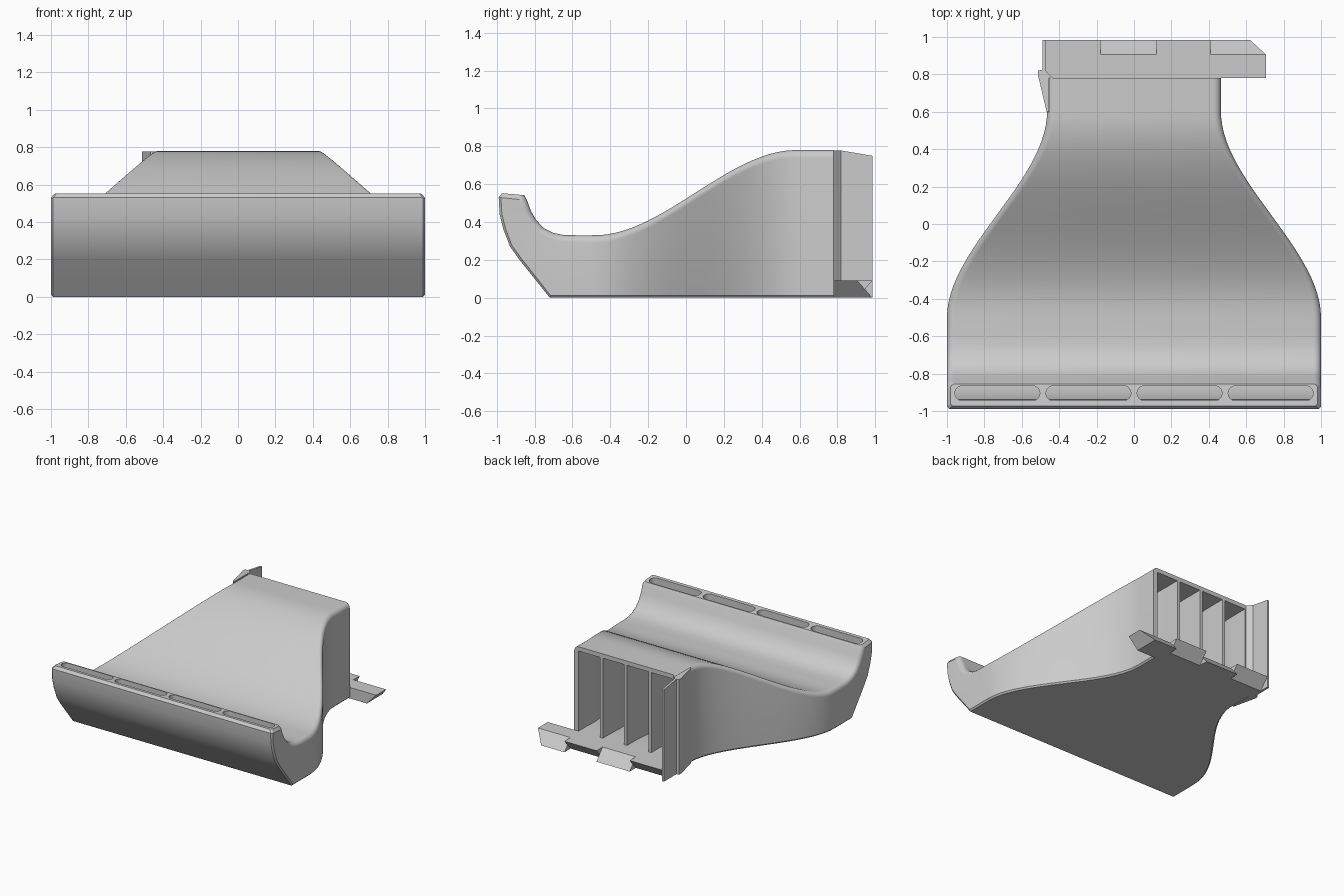
import bpy, bmesh, math
from mathutils import Vector

if "Cube" in bpy.data.objects:
    bpy.data.objects.remove(bpy.data.objects["Cube"], do_unlink=True)

grey = bpy.data.materials.new("light_grey_plastic")
grey.use_nodes = True
grey.diffuse_color = (0.6, 0.6, 0.6, 1)
grey.node_tree.nodes["Principled BSDF"].inputs["Base Color"].default_value = (0.6, 0.6, 0.6, 1)


def finish(bm, name):
    """Turn a bmesh into a named object in the shared material."""
    bmesh.ops.recalc_face_normals(bm, faces=bm.faces)
    mesh = bpy.data.meshes.new(name)
    bm.to_mesh(mesh)
    bm.free()
    mesh.materials.append(grey)
    ob = bpy.data.objects.new(name, mesh)
    bpy.context.collection.objects.link(ob)
    return ob


def loft(bm, rings):
    """Skin a list of closed rings and cap both ends."""
    loops = [[bm.verts.new(p) for p in ring] for ring in rings]
    for a, b in zip(loops, loops[1:]):
        for i in range(len(a)):
            j = (i + 1) % len(a)
            bm.faces.new((a[i], a[j], b[j], b[i]))
    bm.faces.new(loops[0])
    bm.faces.new(loops[-1])


def smooth(a, b, t):
    t = min(max(t, 0), 1)
    return a + (b - a) * t * t * (3 - 2 * t)


def half_width(y):
    return smooth(1, 0.465, (y + 0.5) / 1.1)


def roof(y):
    return smooth(0.33, 0.78, (y + 0.48) / 1.06)


# Stations along the duct: outer point, inner point (y, z) and half width
BACK = 0.78
lip = [((-0.99, 0.53), (-0.84, 0.515), 1), ((-0.985, 0.44), (-0.82, 0.46), 1),
       ((-0.965, 0.36), (-0.795, 0.415), 1), ((-0.93, 0.27), (-0.755, 0.37), 1),
       ((-0.88, 0.2), (-0.7, 0.342), 1), ((-0.8, 0.1), (-0.645, 0.331), 1),
       ((-0.72, 0), (-0.58, 0.33), 1)]
COUNT = 30
ys = [-0.5 + (BACK + 0.5) * i / COUNT for i in range(COUNT + 1)]
stations = lip + [((y, 0), (y, roof(y)), half_width(y)) for y in ys]


def outer_ring(p, q, w, r=0.04, c=0.012):
    """Section with rounded upper corners and a fine chamfer below."""
    p, q = Vector((0, *p)), Vector((0, *q))
    length = (q - p).length
    arc = [(w - r + r * math.cos(a), length - r + r * math.sin(a))
           for a in [math.pi / 2 * i / 6 for i in range(7)]]
    half = [(w - c, 0), (w, c)] + arc
    ring = half + [(-x, s) for x, s in reversed(half)]
    return [p + (q - p) * (s / length) + Vector((x, 0, 0)) for x, s in ring]


# Duct body with a bevelled lip
bm = bmesh.new()
cap = outer_ring((-0.972, 0.552), (-0.855, 0.542), 0.982, 0.025)
loft(bm, [cap] + [outer_ring(*s) for s in stations])
body = finish(bm, "duct_body")

# Four fanned air channels separated by dividers
PITCH = 0.487
bm = bmesh.new()
for k in range(-2, 2):
    rings = []
    for p, q, w in stations[1:] + [((BACK + 0.05, 0), (BACK + 0.05, 0.78), 0.465)]:
        p, q = Vector((0, *p)), Vector((0, *q))
        d = (q - p).normalized()
        floor = smooth(0.04, 0.09, p.y / 0.7)
        a, b = p + d * floor, q - d * 0.035
        scale = (w - 0.026) / (2 * PITCH)
        x0, x1 = [Vector((x, 0, 0)) for x in
                  (k * PITCH * scale + 0.013, (k + 1) * PITCH * scale - 0.013)]
        # channels span the full inner width
        x0.x, x1.x = k * (w - 0.026) / 2 + 0.013, (k + 1) * (w - 0.026) / 2 - 0.013
        rings.append([a + x0, a + x1, b + x1, b + x0])
    loft(bm, rings)
channels = finish(bm, "channel_cutter")

# Rounded outlet slots in the lip
bm = bmesh.new()
R = 0.04
for k in range(4):
    cx = (k - 1.5) * PITCH
    outline = []
    for side in (1, -1):
        for i in range(13):
            a = math.pi * (i / 12 - 0.5)
            outline.append((cx + side * (0.227 - R + R * math.cos(a)),
                            -0.905 + side * R * math.sin(a)))
    loft(bm, [[(x, y, z) for x, y in outline] for z in (0.42, 0.6)])
slots = finish(bm, "slot_cutter")

for cutter in (channels, slots):
    cutter.hide_render = True
    mod = body.modifiers.new("cut", "BOOLEAN")
    mod.operation = "DIFFERENCE"
    mod.solver = "EXACT"
    mod.object = cutter
    bpy.context.view_layer.objects.active = body
    bpy.ops.object.modifier_apply(modifier=mod.name)
    bpy.data.objects.remove(cutter, do_unlink=True)

bpy.ops.object.select_all(action="DESELECT")
body.select_set(True)
bpy.context.view_layer.objects.active = body
bpy.ops.object.shade_smooth_by_angle(angle=math.radians(32))

# Upright side flange flaring out from the right wall
plan = [(-0.455, 0.6), (-0.467, 0.6), (-0.512, 0.79), (-0.512, 0.82), (-0.49, 0.825),
        (-0.49, 0.985), (-0.472, 0.985), (-0.472, 0.82), (-0.435, BACK), (-0.455, BACK)]
bm = bmesh.new()
loft(bm, [[(x, y, 0) for x, y in plan],
          [(x, y, 0.778 - max(0, y - 0.82) * 0.17) for x, y in plan]])
finish(bm, "side_flange")


# Rear mounting shelf with interlocking wedge tabs
def block(name, x_low, x_high, y_low, y_high):
    bm = bmesh.new()
    loft(bm, [[(x[0], y[0], z), (x[1], y[0], z), (x[1], y[1], z), (x[0], y[1], z)]
              for x, y, z in ((x_low, y_low, 0.0), (x_high, y_high, 0.09))])
    finish(bm, name)


EDGE, TIP = 0.905, 0.985
thin, full = (EDGE, EDGE + 0.001), (EDGE, TIP)
block("rear_shelf", (-0.472, 0.62), (-0.472, 0.705), (BACK, EDGE), (BACK, EDGE))
block("middle_tab", (-0.18, 0.12), (-0.18, 0.12), full, thin)
block("end_tab", (0.41, 0.62), (0.41, 0.705), full, thin)
for name, span in (("inner_ledge", (-0.472, -0.18)), ("outer_ledge", (0.12, 0.41))):
    block(name, span, span, thin, full)
